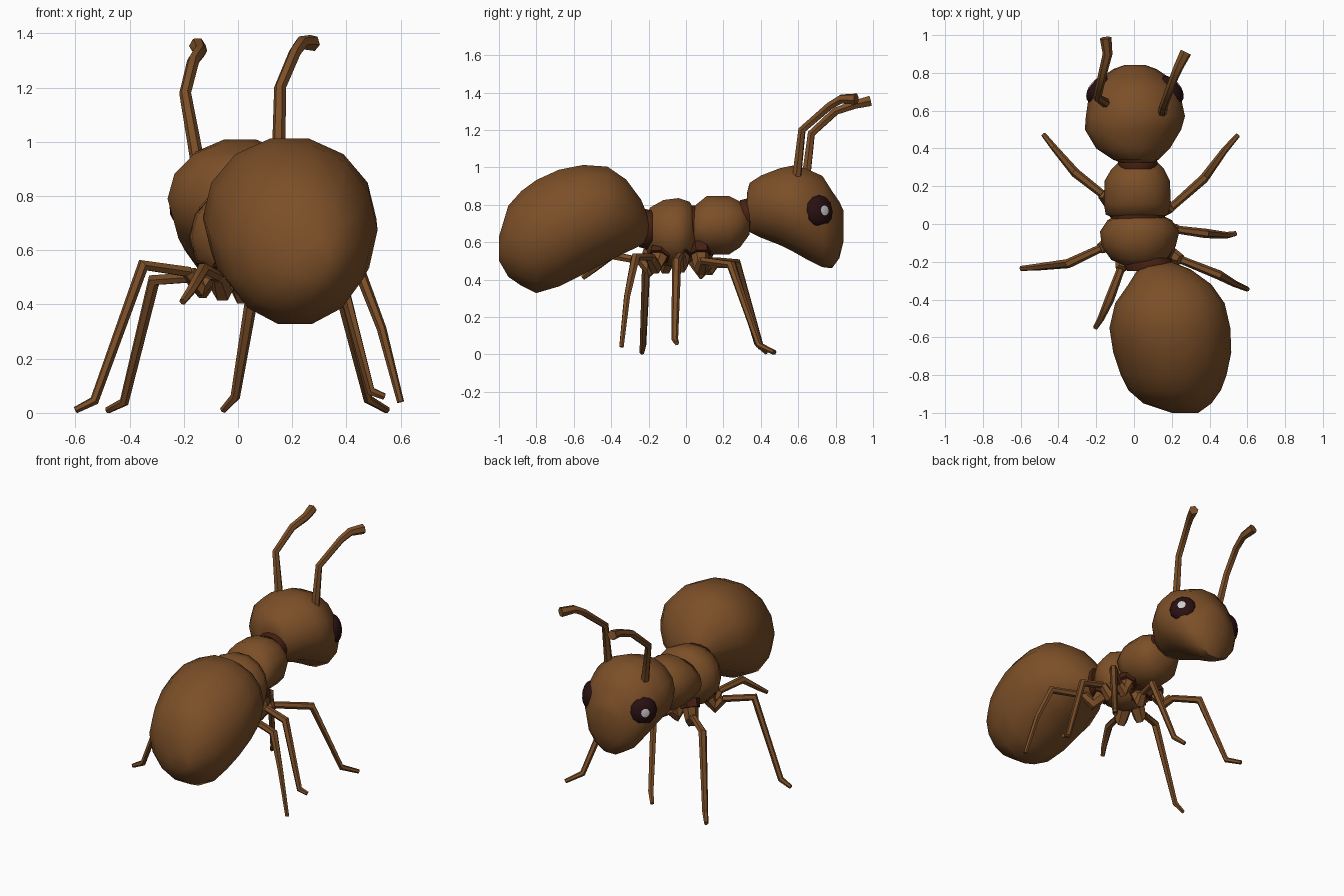
import bpy, bmesh, math
from mathutils import Vector

cube = bpy.data.objects.get("Cube")
if cube:
    bpy.data.objects.remove(cube, do_unlink=True)


def material(name, r, g, b):
    m = bpy.data.materials.new(name)
    m.use_nodes = True
    m.diffuse_color = (r, g, b, 1)
    m.node_tree.nodes["Principled BSDF"].inputs["Base Color"].default_value = (r, g, b, 1)
    return m


BROWN = material("chestnut_brown", 0.2, 0.078, 0.021)
JOINT = material("dark_joint_brown", 0.065, 0.015, 0.006)
EYE = material("eye_maroon", 0.022, 0.005, 0.006)
GLINT = material("eye_glint_grey", 0.6, 0.6, 0.6)


def add_object(name, mesh, *mats):
    ob = bpy.data.objects.new(name, mesh)
    bpy.context.collection.objects.link(ob)
    for m in mats:
        mesh.materials.append(m)
    bpy.ops.object.select_all(action="DESELECT")
    ob.select_set(True)
    bpy.context.view_layer.objects.active = ob
    bpy.ops.object.shade_smooth_by_angle(angle=math.radians(50))
    return ob


def body(name, rows, mat, sides=14):
    """Loft elliptical rings; each row is y, x min, x max, z min, z max."""
    bm = bmesh.new()
    rings = []
    for y, x0, x1, z0, z1 in rows:
        ring = []
        for i in range(sides):
            a = math.tau * i / sides
            ring.append(bm.verts.new(((x0 + x1) / 2 + (x1 - x0) / 2 * math.cos(a), y,
                                      (z0 + z1) / 2 + (z1 - z0) / 2 * math.sin(a))))
        rings.append(ring)
    for a, b in zip(rings, rings[1:]):
        for i in range(sides):
            j = (i + 1) % sides
            bm.faces.new((a[i], a[j], b[j], b[i]))
    for ring in (rings[0], rings[-1]):
        bm.faces.new(ring)
    bmesh.ops.recalc_face_normals(bm, faces=bm.faces)
    me = bpy.data.meshes.new(name)
    bm.to_mesh(me)
    bm.free()
    return add_object(name, me, mat)


def tube(name, points, radii, mat):
    """Jointed limb of varying thickness."""
    cu = bpy.data.curves.new(name, "CURVE")
    cu.dimensions = "3D"
    cu.bevel_depth = 1
    cu.bevel_resolution = 1
    cu.use_fill_caps = True
    sp = cu.splines.new("POLY")
    sp.points.add(len(points) - 1)
    for p, co, r in zip(sp.points, points, radii):
        p.co = (*co, 1)
        p.radius = r
    tmp = bpy.data.objects.new(name + "_path", cu)
    bpy.context.collection.objects.link(tmp)
    bpy.context.view_layer.update()
    me = bpy.data.meshes.new_from_object(tmp.evaluated_get(bpy.context.evaluated_depsgraph_get()))
    bpy.data.objects.remove(tmp, do_unlink=True)
    me.materials.clear()
    return add_object(name, me, mat)


# Body segments
body("abdomen", [
    (-1.0, .2, .34, .5, .63), (-.95, .05, .41, .41, .8), (-.88, -.03, .46, .36, .88),
    (-.8, -.07, .49, .32, .94), (-.68, -.11, .515, .355, .995), (-.55, -.13, .51, .42, 1.02),
    (-.42, -.1, .48, .49, 1.01), (-.32, -.03, .41, .54, .94), (-.24, .02, .3, .58, .83),
    (-.2, .06, .2, .62, .73)], BROWN)
body("rear_thorax", [
    (-.22, -.05, .13, .57, .74), (-.19, -.12, .17, .51, .79), (-.12, -.17, .22, .47, .83),
    (-.04, -.18, .24, .46, .84), (.02, -.14, .2, .49, .82), (.05, -.09, .14, .54, .76)], BROWN)
body("front_thorax", [
    (.03, -.1, .13, .6, .76), (.05, -.15, .18, .56, .8), (.11, -.16, .195, .53, .85),
    (.23, -.155, .19, .53, .85), (.29, -.12, .16, .57, .82), (.34, -.07, .11, .64, .77)], BROWN)
body("head", [
    (.325, -.07, .1, .7, .86), (.34, -.11, .13, .65, .92), (.4, -.2, .19, .62, .96),
    (.5, -.26, .25, .58, 1.0), (.57, -.255, .27, .545, 1.015), (.64, -.245, .255, .505, 1.0),
    (.73, -.22, .23, .46, .96), (.78, -.17, .18, .455, .88), (.82, -.11, .12, .51, .82),
    (.842, -.05, .06, .6, .77)], BROWN)

# Dark collars between the segments
for name, y, x, z, rx, rz in [("neck", .325, .02, .745, .105, .09),
                              ("thorax_joint", .04, .02, .68, .145, .12),
                              ("waist", -.215, .08, .67, .13, .11)]:
    body(name, [(y + d, x - rx * k, x + rx * k, z - rz * k, z + rz * k)
                for d, k in ((-.035, .9), (0, 1), (.035, .9))], JOINT)


# Eyes: faceted domes with a pale tip
def eye(name, side):
    bm = bmesh.new()
    bmesh.ops.create_uvsphere(bm, u_segments=12, v_segments=10, radius=1)
    n = Vector((side * .77, .63, .1)).normalized()
    rot = n.to_track_quat("Z", "Y")
    for f in bm.faces:
        f.material_index = int(f.calc_center_median().z > .93)
    for v in bm.verts:
        v.co = rot @ Vector((v.co.x * .085, v.co.y * .088, v.co.z * .05))
        v.co += Vector((.005 + side * .192, .712, .765))
    me = bpy.data.meshes.new(name)
    bm.to_mesh(me)
    bm.free()
    add_object(name, me, EYE, GLINT)


eye("left_eye", 1)
eye("right_eye", -1)

# Antennae
feeler = (.026, .022, .023, .026, .031)
tube("left_antenna", [(.15, .59, .93), (.155, .62, 1.2), (.21, .77, 1.33),
                      (.235, .83, 1.365), (.275, .91, 1.365)], feeler, BROWN)
tube("right_antenna", [(-.15, .64, .93), (-.195, .67, 1.18), (-.165, .8, 1.3),
                       (-.14, .9, 1.335), (-.15, .985, 1.355)], feeler, BROWN)

# Legs: coxa root, hip, knee, ankle, foot
legs = {
    "left_head_end_leg": [(.1, .07, .58), (.2, .09, .5), (.37, .24, .48), (.48, .39, .05), (.55, .47, .01)],
    "left_middle_leg": [(.12, -.03, .56), (.23, -.03, .53), (.38, -.05, .5), (.49, -.06, .08), (.54, -.05, .06)],
    "left_abdomen_leg": [(.13, -.13, .56), (.25, -.19, .52), (.45, -.27, .52), (.53, -.315, .31), (.6, -.345, .04)],
    "right_head_end_leg": [(-.08, .08, .57), (-.17, .16, .5), (-.31, .27, .49), (-.42, .4, .04), (-.48, .475, .01)],
    "right_inner_leg": [(0, .03, .55), (.03, .12, .48), (.06, .25, .48), (-.01, .38, .06), (-.055, .43, .01)],
    "right_middle_leg": [(-.08, -.08, .56), (-.18, -.13, .52), (-.35, -.21, .545), (-.53, -.23, .045), (-.6, -.235, .01)],
    "right_abdomen_leg": [(-.04, -.13, .55), (-.07, -.24, .5), (-.13, -.4, .53), (-.175, -.5, .45), (-.205, -.55, .41)],
}
for name, pts in legs.items():
    tube(name, pts[1:], (.021, .025, .018, .013), BROWN)
    root, hip = Vector(pts[0]), Vector(pts[1])
    low = root.lerp(hip, .6) - Vector((0, 0, .07))
    tube(name + "_coxa", [root, low, hip], (.055, .04, .028), BROWN)
    tube(name + "_socket", [root, root.lerp(low, .4)], (.064, .06), JOINT)
